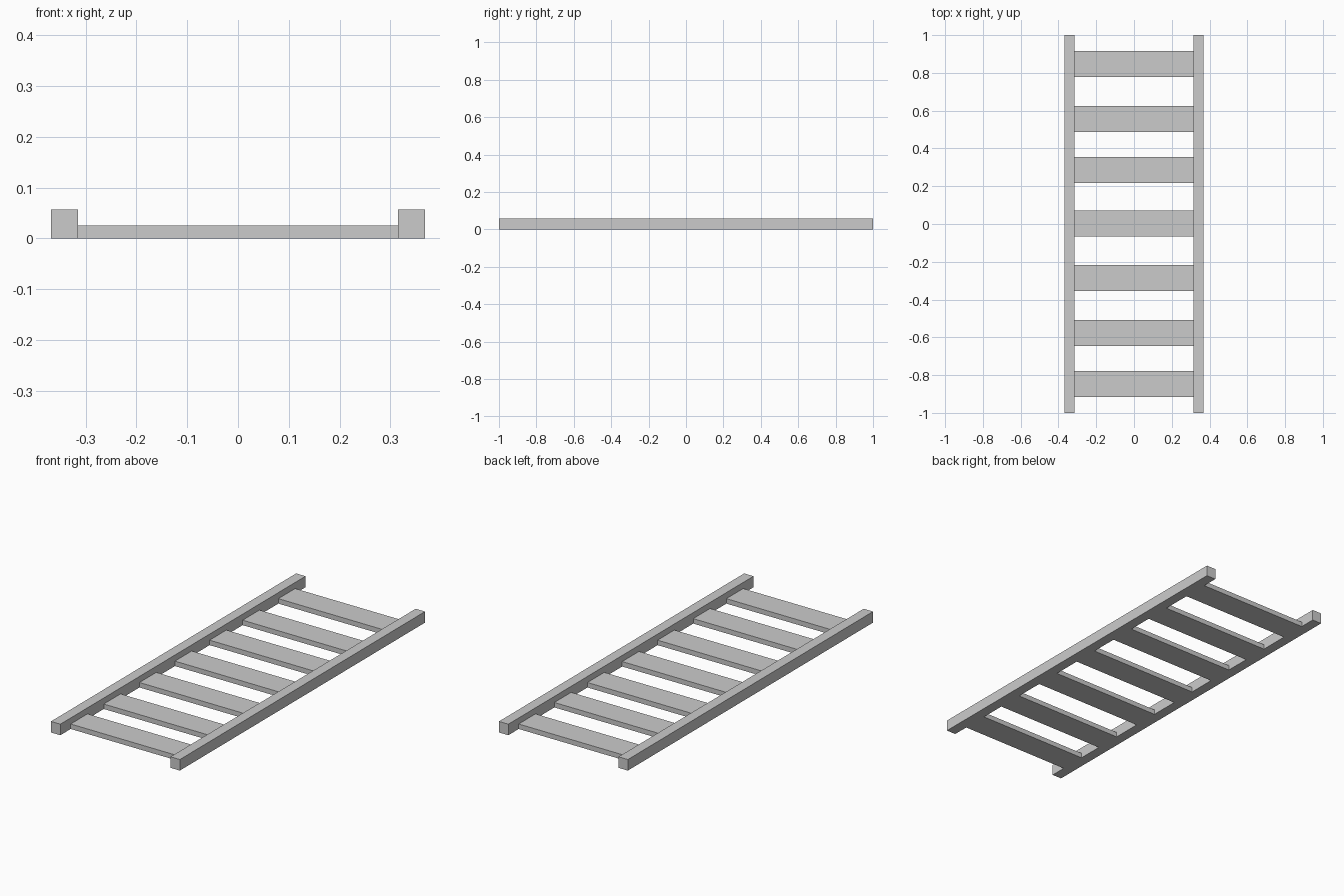
import bpy

if "Cube" in bpy.data.objects:
    bpy.data.objects.remove(bpy.data.objects["Cube"])

RAIL_OUTER, RAIL_INNER, RAIL_HEIGHT = 0.368, 0.3145, 0.057
RUNG_DEPTH, RUNG_HEIGHT = 0.137, 0.0256


def box(name, lo, hi):
    """Axis-aligned box between two corners."""
    centre = [(a + b) / 2 for a, b in zip(lo, hi)]
    bpy.ops.mesh.primitive_cube_add(size=1, location=centre)
    ob = bpy.context.object
    ob.name = name
    ob.scale = [b - a for a, b in zip(lo, hi)]
    bpy.ops.object.transform_apply(location=False, rotation=False, scale=True)
    return ob


# Long side rails
box("left_rail", (-RAIL_OUTER, -1, 0), (-RAIL_INNER, 1, RAIL_HEIGHT))
box("right_rail", (RAIL_INNER, -1, 0), (RAIL_OUTER, 1, RAIL_HEIGHT))

# Flat rungs butted between the rails, flush with the underside
for i, y in enumerate((-0.847, -0.577, -0.286, 0.003, 0.286, 0.556, 0.847), 1):
    box(f"rung_{i}",
        (-RAIL_INNER, y - RUNG_DEPTH / 2, 0),
        (RAIL_INNER, y + RUNG_DEPTH / 2, RUNG_HEIGHT))
